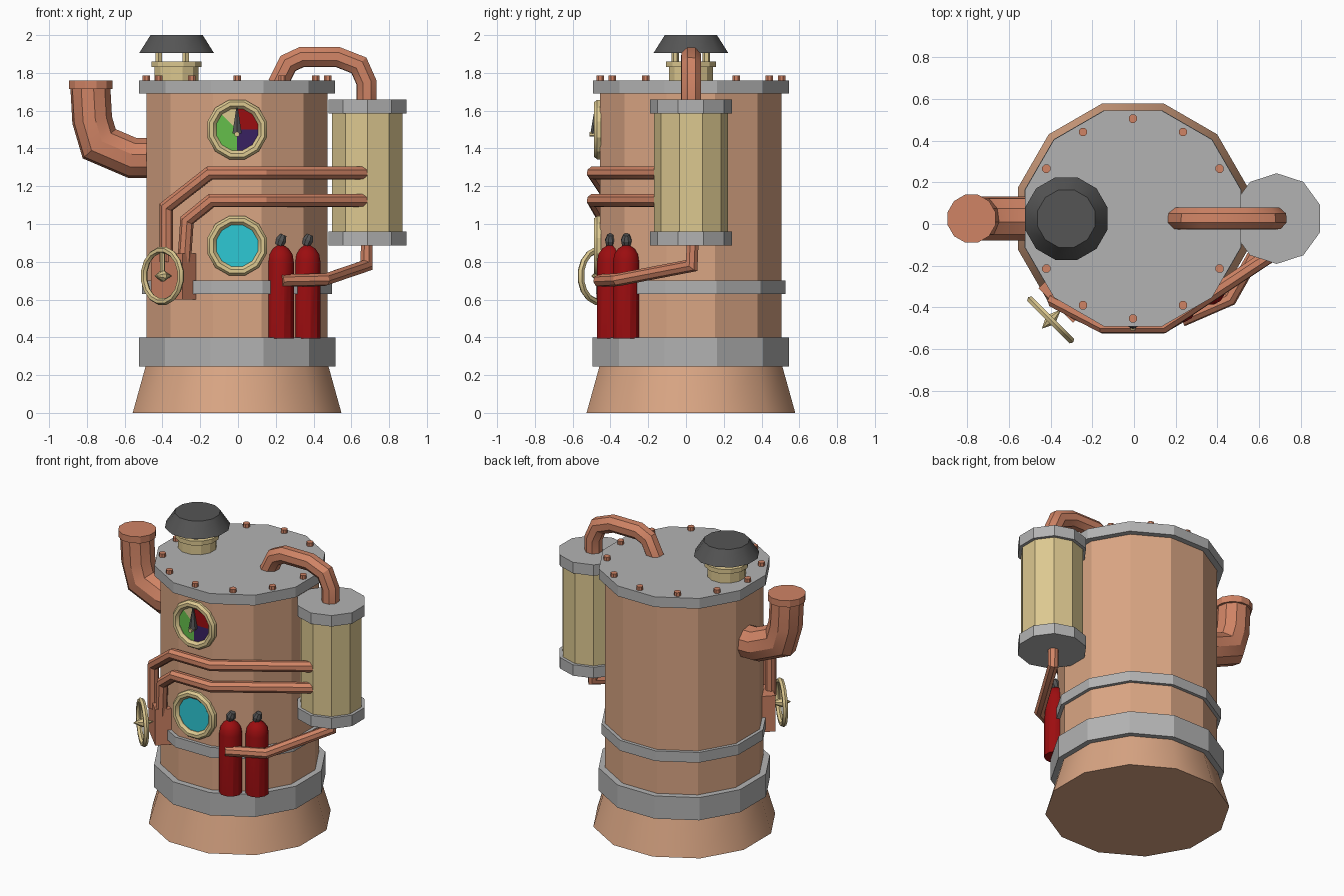
import bpy, bmesh, math
from mathutils import Vector, Matrix

if "Cube" in bpy.data.objects:
    bpy.data.objects.remove(bpy.data.objects["Cube"])


def material(name, rgb):
    m = bpy.data.materials.new(name)
    m.use_nodes = True
    m.diffuse_color = (*rgb, 1)
    m.node_tree.nodes["Principled BSDF"].inputs["Base Color"].default_value = (*rgb, 1)
    return m


TAN = material("tan copper", (0.70, 0.38, 0.23))
COPPER = material("pipe copper", (0.63, 0.23, 0.13))
STEEL = material("grey steel", (0.45, 0.45, 0.45))
BRASS = material("pale brass", (0.72, 0.58, 0.28))
DARK = material("dark grey", (0.09, 0.09, 0.09))
RED = material("deep red", (0.33, 0.004, 0.005))
CYAN = material("cyan glass", (0.026, 0.58, 0.66))
GREEN = material("green", (0.13, 0.52, 0.07))
PURPLE = material("purple", (0.04, 0.015, 0.12))

CX, CY = -0.005, 0.026  # boiler axis


def finish(name, bm, *mats):
    bmesh.ops.remove_doubles(bm, verts=bm.verts, dist=1e-5)
    bmesh.ops.recalc_face_normals(bm, faces=bm.faces)
    me = bpy.data.meshes.new(name)
    bm.to_mesh(me)
    bm.free()
    for m in mats:
        me.materials.append(m)
    ob = bpy.data.objects.new(name, me)
    bpy.context.collection.objects.link(ob)
    bpy.ops.object.select_all(action='DESELECT')
    ob.select_set(True)
    bpy.context.view_layer.objects.active = ob
    bpy.ops.object.shade_smooth_by_angle(angle=math.radians(29.8))
    return ob


def skin(bm, rings, closed=False):
    """Bridge rings of points; cap the ends unless the strip is closed."""
    rings = [[bm.verts.new(p) for p in r] for r in rings]
    n = len(rings[0])
    pairs = list(zip(rings, rings[1:]))
    if closed:
        pairs.append((rings[-1], rings[0]))
    for a, b in pairs:
        for i in range(n):
            j = (i + 1) % n
            bm.faces.new((a[i], a[j], b[j], b[i]))
    if not closed:
        bm.faces.new(rings[0])
        bm.faces.new(rings[-1])


def lathe(name, profile, sides, mat, loc, axis=(0, 0, 1), closed=False):
    """Turn (radius, height) points round an axis; flats face the main axes."""
    bm = bmesh.new()
    turn = Vector(axis).to_track_quat('Z', 'Y')
    rings = []
    for r, h in profile:
        r = max(r, 1e-7)
        angles = [(i + 0.5) * math.tau / sides for i in range(sides)]
        rings.append([Vector(loc) + turn @ Vector((r * math.cos(a), r * math.sin(a), h))
                      for a in angles])
    skin(bm, rings, closed)
    return finish(name, bm, mat)


def prism(name, apothem, z0, z1, mat, x=CX, y=CY, sides=12):
    r = apothem / math.cos(math.pi / sides)
    return lathe(name, [(r, z0), (r, z1)], sides, mat, (x, y, 0))


def tube(name, points, radius, mat, sides=8):
    """Pipe with mitred bends along a path."""
    pts = [Vector(p) for p in points]
    dirs = [(b - a).normalized() for a, b in zip(pts, pts[1:])]
    d = dirs[0]
    u = d.orthogonal().normalized()
    v = d.cross(u)
    ring = [pts[0] + radius * (u * math.cos(a) + v * math.sin(a))
            for a in [(i + 0.5) * math.tau / sides for i in range(sides)]]
    rings = [ring]
    for k in range(1, len(pts)):
        d = dirs[k - 1]
        n = d if k == len(pts) - 1 else (d + dirs[k]).normalized()
        ring = [p + d * ((pts[k] - p).dot(n) / d.dot(n)) for p in ring]
        rings.append(ring)
    bm = bmesh.new()
    skin(bm, rings)
    return finish(name, bm, mat)


# Boiler shell, base and bands
lathe("flared_base", [(0.572, 0), (0.50, 0.25)], 12, TAN, (CX, CY, 0))
prism("boiler_body", 0.48, 0.24, 1.70, TAN)
prism("lower_band", 0.52, 0.245, 0.40, STEEL)
prism("middle_band", 0.502, 0.63, 0.70, STEEL)
prism("boiler_lid", 0.518, 1.69, 1.76, STEEL)
for i in range(12):
    a = i * math.tau / 12
    prism("lid_rivet", 0.02, 1.75, 1.785, COPPER,
          CX + 0.48 * math.cos(a), CY + 0.48 * math.sin(a), 8)

# Vent on the lid: neck, posts and hood
VX = -0.325
prism("vent_neck", 0.117, 1.75, 1.83, BRASS, VX)
prism("vent_collar", 0.133, 1.83, 1.86, BRASS, VX)
for a in (60, 180, 300):
    a = math.radians(a)
    prism("vent_post", 0.017, 1.85, 1.92, BRASS,
          VX + 0.095 * math.cos(a), CY + 0.095 * math.sin(a), 6)
lathe("vent_hood", [(0.205, 1.905), (0.143, 2.0)], 12, DARK, (VX, CY, 0))

# Side outlet
tube("outlet_pipe", [(-0.44, CY, 1.35), (-0.56, CY, 1.35), (-0.735, CY, 1.425),
                     (-0.772, CY, 1.55), (-0.782, CY, 1.73)], 0.107, COPPER, 10)
prism("outlet_flange", 0.115, 1.715, 1.76, COPPER, -0.78)

# Side tank
TX = 0.685
prism("tank_body", 0.187, 0.95, 1.60, BRASS, TX, CY, 10)
prism("tank_lower_cap", 0.207, 0.885, 0.96, STEEL, TX, CY, 10)
prism("tank_upper_cap", 0.207, 1.585, 1.66, STEEL, TX, CY, 10)

# Pipes
tube("arch_pipe", [(0.21, CY, 1.74), (0.265, CY, 1.85), (0.335, CY, 1.883), (0.53, CY, 1.883),
                   (0.64, CY, 1.84), (0.68, CY, 1.75), (0.68, CY, 1.65)], 0.056, COPPER)
tube("upper_front_pipe", [(0.67, -0.14, 1.27), (0.14, -0.49, 1.27), (-0.15, -0.49, 1.27),
                          (-0.38, -0.37, 1.09), (-0.38, -0.37, 0.80)], 0.036, COPPER)
tube("lower_front_pipe", [(0.67, -0.14, 1.125), (0.14, -0.49, 1.125), (-0.14, -0.49, 1.125),
                          (-0.27, -0.43, 1.02), (-0.285, -0.42, 0.80)], 0.036, COPPER)
tube("tank_drain_pipe", [(0.682, 0.035, 0.90), (0.68, 0.03, 0.78), (0.46, -0.36, 0.705),
                         (0.23, -0.46, 0.70)], 0.034, COPPER)

# Valve box and hand wheel on the front corner
bm = bmesh.new()
bmesh.ops.create_cube(bm, size=1, matrix=Matrix.Translation((-0.32, -0.335, 0.722))
                      @ Matrix.Rotation(math.radians(45), 4, 'Z')
                      @ Matrix.Diagonal((0.235, 0.16, 0.245, 1)))
bmesh.ops.rotate(bm, verts=bm.verts, cent=(-0.32, -0.335, 0),
                 matrix=Matrix.Rotation(math.radians(-90), 3, 'Z'))
finish("valve_box", bm, COPPER)
OUT = Vector((-1, -1, 0)).normalized()
hub = Vector((-0.40, -0.46, 0.725))
rim = [(0.138 + 0.018 * math.cos(k * math.tau / 6), 0.018 * math.sin(k * math.tau / 6))
       for k in range(6)]
lathe("wheel_rim", rim, 16, BRASS, hub, OUT, closed=True)
lathe("wheel_hub", [(0, -0.07), (0.032, 0), (0, 0.06)], 8, BRASS, hub, OUT)
tube("wheel_spoke", [hub, hub + Vector((0, 0, 0.135))], 0.014, BRASS, 6)

# Gauge and porthole on the front
FRONT = (0, -1, 0)
DIAL_Y = -0.466


def bezel(name, z):
    lathe(name, [(0.163, 0), (0.163, 0.02), (0.15, 0.037), (0.13, 0.037), (0.114, 0.02),
                 (0.114, 0)], 12, BRASS, (CX, -0.45, z), FRONT, closed=True)


bezel("gauge_ring", 1.50)
bezel("porthole_ring", 0.885)
lathe("porthole_glass", [(0.117, 0), (0.117, 0.008)], 24, CYAN, (CX, DIAL_Y + 0.008, 0.885), FRONT)

bm = bmesh.new()
centre = bm.verts.new((CX, DIAL_Y, 1.50))
edge = [bm.verts.new((CX + 0.117 * math.cos(a), DIAL_Y, 1.50 + 0.117 * math.sin(a)))
        for a in [i * math.tau / 24 for i in range(24)]]
for i in range(24):
    f = bm.faces.new((centre, edge[i], edge[(i + 1) % 24]))
    angle = i * 15
    f.material_index = 0 if angle < 90 else 1 if angle < 135 else 2 if angle < 270 else 3
finish("gauge_dial", bm, RED, BRASS, GREEN, PURPLE)
lathe("gauge_needle", [(0.028, -0.02), (0.005, 0.115)], 6, DARK, (CX, DIAL_Y - 0.012, 1.50))
lathe("gauge_pin", [(0.014, 0), (0.014, 0.045)], 8, BRASS, (CX, DIAL_Y, 1.475), FRONT)

# Pair of pressure bottles standing on the lower band
for x, y in ((0.225, -0.40), (0.366, -0.316)):
    lathe("bottle", [(0.073, 0.395), (0.073, 0.80), (0.066, 0.84), (0.045, 0.87), (0.02, 0.885)],
          12, RED, (x, y, 0))
    prism("bottle_neck", 0.016, 0.87, 0.91, DARK, x, y, 8)
    lathe("bottle_valve", [(0.024, -0.03), (0.03, 0), (0.018, 0.03)], 8, DARK,
          (x + 0.004, y, 0.915), (0.4, 0, 1))
